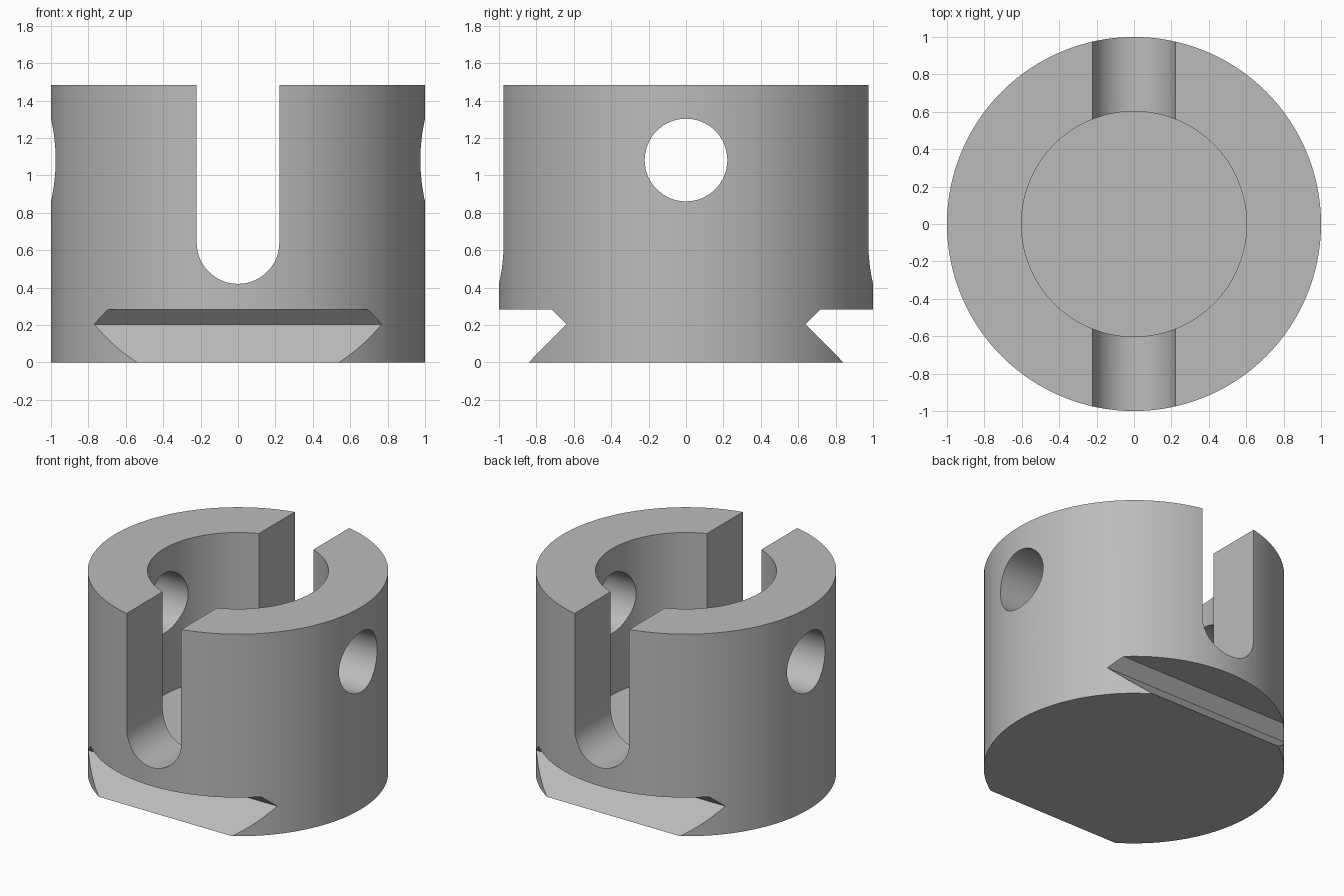
import bpy
import math

cube = bpy.data.objects.get("Cube")
if cube:
    bpy.data.objects.remove(cube, do_unlink=True)

HEIGHT = 1.484
FLOOR = 0.41
SLOT_R = 0.221

# One plain grey metal
grey = bpy.data.materials.new("grey_metal")
grey.use_nodes = True
colour = (0.5, 0.5, 0.5, 1)
grey.diffuse_color = colour
grey.node_tree.nodes["Principled BSDF"].inputs["Base Color"].default_value = colour


def prism(name, profile, half, place):
    """Extrude a closed 2D profile from -half to +half; place maps (u, v, w) to xyz."""
    n = len(profile)
    verts = [place(u, v, w) for w in (-half, half) for u, v in profile]
    faces = [list(range(n))[::-1], list(range(n, 2 * n))]
    faces += [(i, (i + 1) % n, (i + 1) % n + n, i + n) for i in range(n)]
    mesh = bpy.data.meshes.new(name)
    mesh.from_pydata(verts, [], faces)
    mesh.materials.append(grey)
    obj = bpy.data.objects.new(name, mesh)
    bpy.context.collection.objects.link(obj)
    # Make every normal point outward
    bpy.context.view_layer.objects.active = obj
    bpy.ops.object.mode_set(mode="EDIT")
    bpy.ops.mesh.select_all(action="SELECT")
    bpy.ops.mesh.normals_make_consistent(inside=False)
    bpy.ops.object.mode_set(mode="OBJECT")
    return obj


def arc(radius, cv, start, end, steps):
    angles = [math.radians(start + (end - start) * i / steps) for i in range(steps + 1)]
    return [(radius * math.cos(a), cv + radius * math.sin(a)) for a in angles]


def circle(radius, cv, steps):
    return arc(radius, cv, 0, 360, steps)[:-1]


def along_x(u, v, w):
    return (w, u, v)


def along_y(u, v, w):
    return (u, w, v)


# Round body
body = prism("slotted_collar", circle(1, 0, 128), HEIGHT / 2,
             lambda u, v, w: (u, v, w + HEIGHT / 2))

# Blind bore from the top
bore = prism("bore_cutter", circle(0.602, 0, 128), 1,
             lambda u, v, w: (u, v, w + FLOOR + 1))

# Round-bottomed slot through the front and back walls
slot_profile = arc(SLOT_R, 0.42 + SLOT_R, 180, 360, 32) + [(SLOT_R, 2), (-SLOT_R, 2)]
slots = [prism("slot_cutter", slot_profile, 0.4,
               lambda u, v, w, s=s: (u, s * 0.85 + w, v)) for s in (-1, 1)]

# Cross hole through both sides
hole = prism("cross_hole_cutter", circle(SLOT_R, 1.082, 64), 1.2, along_x)

# Dovetail grooves along the lower front and back
groove = [(0.94, -0.1), (0.64, 0.204), (0.72, 0.284), (1.3, 0.284), (1.3, -0.1)]
grooves = [prism("groove_cutter", [(s * u, v) for u, v in groove], 1.2, along_x)
           for s in (-1, 1)]

# Cut everything from the body
for cutter in [bore, *slots, hole, *grooves]:
    cutter.hide_render = True
    mod = body.modifiers.new(cutter.name, "BOOLEAN")
    mod.operation = "DIFFERENCE"
    mod.solver = "EXACT"
    mod.object = cutter
    bpy.context.view_layer.objects.active = body
    bpy.ops.object.modifier_apply(modifier=mod.name)
    bpy.data.objects.remove(cutter, do_unlink=True)

bpy.ops.object.select_all(action="DESELECT")
body.select_set(True)
bpy.context.view_layer.objects.active = body
bpy.ops.object.shade_smooth_by_angle(angle=math.radians(30))
